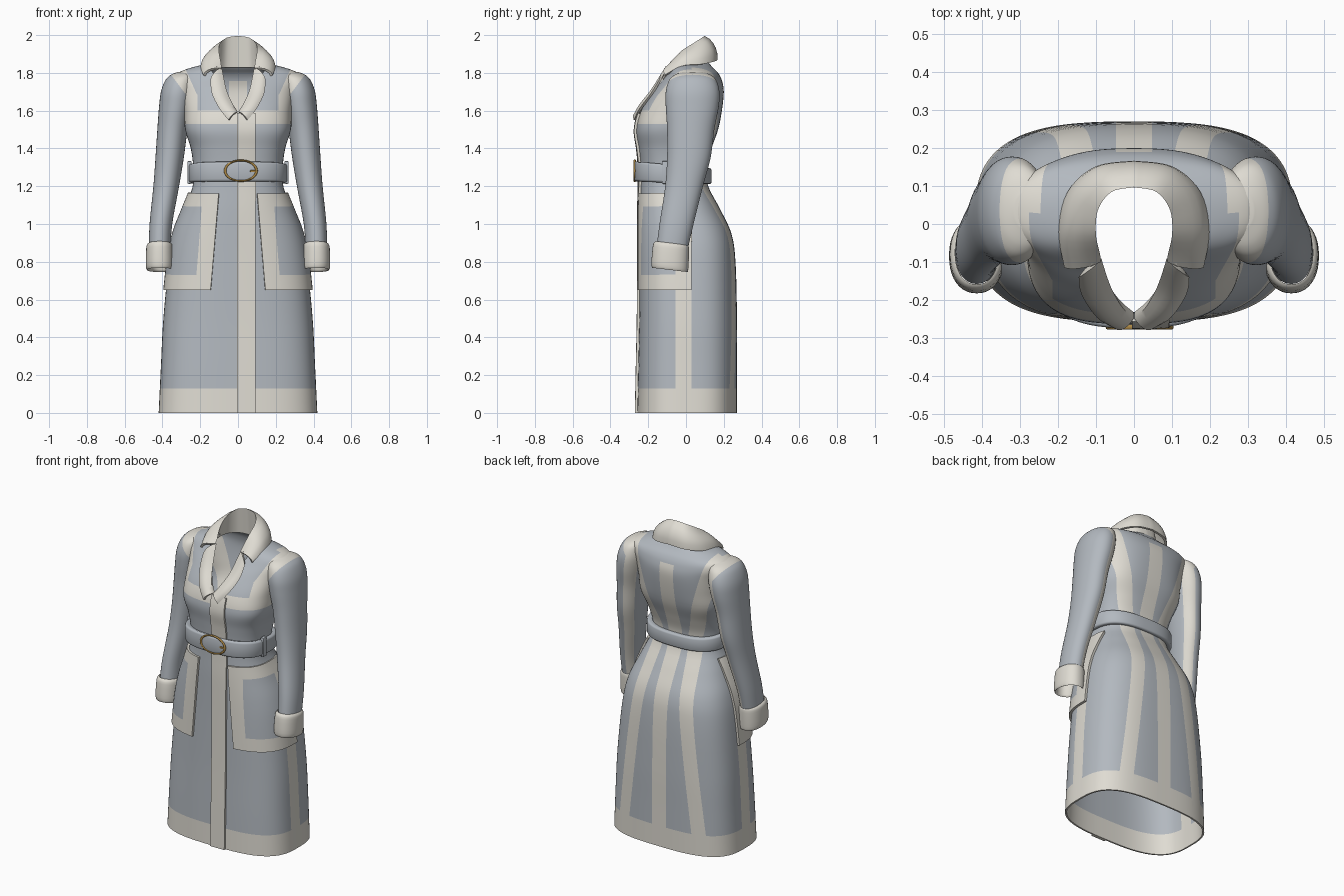
import bpy, bmesh, math
from mathutils import Vector

if "Cube" in bpy.data.objects:
    bpy.data.objects.remove(bpy.data.objects["Cube"])


def material(name, rgb):
    m = bpy.data.materials.new(name)
    m.diffuse_color = (*rgb, 1)
    m.use_nodes = True
    m.node_tree.nodes["Principled BSDF"].inputs["Base Color"].default_value = m.diffuse_color
    return m


BLUE, CREAM, GOLD = 0, 1, 2
MATS = [material("blue grey suede", (0.45, 0.485, 0.525)),
        material("cream fleece", (0.74, 0.715, 0.65)),
        material("dull gold", (0.42, 0.25, 0.06))]


def smooth_rows(table, steps):
    """Catmull-Rom interpolation through rows of numbers."""
    out, n = [], len(table)
    for i in range(n - 1):
        a, b, c, d = (table[max(i - 1, 0)], table[i], table[i + 1], table[min(i + 2, n - 1)])
        for k in range(steps):
            t = k / steps
            out.append([0.5 * (2 * q + (r - p) * t + (2 * p - 5 * q + 4 * r - s) * t * t
                               + (3 * q - p - 3 * r + s) * t ** 3) for p, q, r, s in zip(a, b, c, d)])
    return out + [list(table[-1])]


def ring(z, cx, cy, rx, ry, n=2.0, count=96):
    pts = []
    for i in range(count):
        t = 2 * math.pi * i / count
        c, s = math.cos(t), math.sin(t)
        pts.append(Vector((cx + rx * math.copysign(abs(c) ** (2 / n), c),
                           cy + ry * math.copysign(abs(s) ** (2 / n), s), z)))
    return pts


def grid(rows, closed=True):
    """Skin rows of points into a bmesh."""
    bm = bmesh.new()
    vs = [[bm.verts.new(p) for p in r] for r in rows]
    n = len(rows[0])
    for a, b in zip(vs, vs[1:]):
        for i in range(n if closed else n - 1):
            j = (i + 1) % n
            bm.faces.new((a[i], a[j], b[j], b[i]))
    return bm


def finish(bm, name, thick=0, offset=-1, mirror=False, colour=None, angle=40):
    """Turn a bmesh into a named object, apply modifiers, shade."""
    if colour is not None:
        for f in bm.faces:
            f.material_index = colour
    me = bpy.data.meshes.new(name)
    bm.normal_update()
    bm.to_mesh(me)
    ob = bpy.data.objects.new(name, me)
    bpy.context.collection.objects.link(ob)
    for m in MATS:
        me.materials.append(m)
    bpy.ops.object.select_all(action='DESELECT')
    ob.select_set(True)
    bpy.context.view_layer.objects.active = ob
    if mirror:
        ob.modifiers.new("mirror", 'MIRROR').merge_threshold = 0.0005
        bpy.ops.object.modifier_apply(modifier="mirror")
    if thick:
        s = ob.modifiers.new("thickness", 'SOLIDIFY')
        s.thickness, s.offset = thick, offset
        bpy.ops.object.modifier_apply(modifier="thickness")
    bpy.ops.object.shade_smooth_by_angle(angle=math.radians(angle))


# ---- coat body: z, half width, front y, back y, squareness
profile = [(0, .42, -.258, .27, 3), (.25, .408, -.253, .27, 3), (.5, .395, -.248, .27, 2.9),
           (.8, .365, -.246, .262, 2.8), (.95, .335, -.246, .24, 2.7), (1.08, .285, -.246, .18, 2.6),
           (1.2, .24, -.243, .118, 2.6), (1.3, .237, -.243, .108, 2.6), (1.4, .25, -.252, .135, 2.8),
           (1.5, .28, -.264, .17, 3), (1.6, .285, -.238, .19, 2.8), (1.7, .30, -.178, .20, 2.5),
           (1.76, .325, -.13, .19, 2.4), (1.80, .315, -.10, .17, 2.4), (1.83, .24, -.085, .14, 2.2),
           (1.855, .13, -.07, .12, 2.0)]
body = grid([ring(z, 0, (f + b) / 2, a, (b - f) / 2, n, 128)
             for z, a, f, b, n in smooth_rows(profile, 6)])


def cut(bm, point, normal, region=lambda c: True):
    """Cut a clean colour border into a surface."""
    faces = [f for f in bm.faces if region(f.calc_center_median())]
    edges = {e for f in faces for e in f.edges}
    verts = {v for f in faces for v in f.verts}
    bmesh.ops.bisect_plane(bm, geom=list(verts) + list(edges) + faces, dist=1e-5,
                           plane_co=point, plane_no=normal)


def front(c): return c.y < -.04
def pocket_edge(z): return .10 + (1.16 - z) * .085
def skirt_seam(z): return .125 + (1.25 - z) * .12
def back_seam(z): return .13 + .3 * (z - 1.3)
def armhole(z): return .215 + max(0, z - 1.68) * .45


W = .042  # half width of the back trim
for z in (.13, .65, .73, 1.09, 1.16, 1.53, 1.6, 1.76):
    cut(body, (0, 0, z), (0, 0, 1))
for x in (-.005, .092):
    cut(body, (x, 0, 0), (1, 0, 0), lambda c: front(c) and c.z < 1.61)
for y in (-.055, .03):
    cut(body, (0, y, 0), (0, 1, 0), lambda c: c.z < 1.16)
for s in (1, -1):
    cut(body, (s * .048, 0, 0), (1, 0, 0), lambda c: c.y > .05)
    cut(body, (0, 0, 1.58), (s, 0, -.6), lambda c: front(c) and c.z > 1.58)
    for d in (0, .08):
        cut(body, (s * (.10 + d), 0, 1.16), (s, 0, .085), lambda c: front(c) and .65 < c.z < 1.16)
    for d in (-W, W):
        cut(body, (s * (.125 + d), 0, 1.25), (s, 0, .12), lambda c: c.y > .03 and c.z < 1.3)
        cut(body, (s * (.13 + d), 0, 1.3), (s, 0, -.3), lambda c: c.y > .03 and c.z > 1.3)
    cut(body, (s * .215, 0, 1.68), (s, 0, -.45), lambda c: c.y < .03 and c.z > 1.68)
    cut(body, (s * .215, 0, 1.6), (s, 0, 0), lambda c: front(c) and 1.55 < c.z < 1.7)

# neckline opening
bmesh.ops.delete(body, geom=[f for f in body.faces if (c := f.calc_center_median()).y < -.02
                             and c.z > 1.58 and abs(c.x) < (c.z - 1.58) * .6], context='FACES')


def trim(c):
    """True where the coat body has cream trim."""
    x, y, z = abs(c.x), c.y, c.z
    if z < .13:
        return True
    if z < 1.25:
        if y > .03:
            return x < .048 or abs(x - skirt_seam(z)) < W
        return x > .2 and y > -.055 and z < 1.1
    if y > .03:
        return (x < .048 and z < 1.76) or abs(x - back_seam(z)) < W or (z > 1.6 and x > back_seam(z))
    return (y < -.1 and 1.53 < z < 1.6) or (z > 1.53 and x > armhole(z))


for f in body.faces:
    f.material_index = CREAM if trim(f.calc_center_median()) else BLUE


def patch(name, keep, thick, colour):
    """Raised layer copied from part of the body surface."""
    bm = body.copy()
    bmesh.ops.delete(bm, geom=[f for f in bm.faces if not keep(f.calc_center_median())], context='FACES')
    for f in bm.faces:
        f.material_index = colour(f.calc_center_median())
    finish(bm, name, thick, 1)


# ---- front placket and pockets
patch("front_placket", lambda c: c.y < 0 and -.005 < c.x < .092 and c.z < 1.58, .013, lambda c: CREAM)


def pocket_colour(c):
    x = abs(c.x)
    rim = x < pocket_edge(c.z) + .08 or c.z > 1.09 or c.z < .73 or c.y > -.055
    return CREAM if rim else BLUE


for s, side in ((1, "left"), (-1, "right")):
    patch(side + "_pocket", lambda c: c.y < .03 and .65 < c.z < 1.16 and s * c.x > pocket_edge(c.z),
          .014, pocket_colour)
finish(body, "coat_body", .01)

# ---- sleeves with a cream seam at the inner back and cream shoulder edge
arm = [(.86, .415, -.075, .057, .083), (1.0, .408, -.05, .06, .09), (1.2, .38, -.01, .068, .10),
       (1.35, .362, .015, .075, .115), (1.5, .347, .025, .08, .125), (1.62, .33, .033, .088, .14),
       (1.70, .318, .035, .09, .142), (1.76, .305, .035, .08, .125), (1.79, .29, .035, .065, .095),
       (1.806, .275, .035, .04, .05)]
bm = grid([ring(*r, 2.1, 48) for r in smooth_rows(arm, 6)])
bm.verts.ensure_lookup_table()
bm.faces.new(bm.verts[-48:])
bm.faces.index_update()
for f in bm.faces:
    f.material_index = CREAM if 95 < (f.index % 48 + .5) * 7.5 < 145 else BLUE
cut(bm, (.287, 0, 1.7), (1, 0, -.75), lambda c: c.z > 1.55)
for f in bm.faces:
    c = f.calc_center_median()
    if c.z > 1.56 and c.x < .287 + (c.z - 1.7) * .75:
        f.material_index = CREAM
finish(bm, "sleeves", mirror=True)

# ---- turned-back cuffs
cuff = [(.77, .413, -.085, .058, .085), (.757, .414, -.085, .068, .094), (.785, .415, -.085, .073, .098),
        (.87, .415, -.08, .071, .096), (.892, .415, -.077, .066, .091), (.90, .415, -.075, .057, .084)]
bm = grid([ring(*r, 2.2, 40) for r in [(.85, .413, -.08, .056, .083)] + smooth_rows(cuff, 3)])
for v in bm.verts:
    v.co.z -= (v.co.y + .085) * .12
finish(bm, "cuffs", mirror=True, colour=CREAM)


# ---- collar and lapels: fold point then outer point at each station
def strip(name, stations, puff):
    rows = []
    for r in smooth_rows(stations, 5):
        f, o = Vector(r[:3]), Vector(r[3:])
        if f.z > 1.83:
            base = Vector((f.x * 1.2, f.y * 1.15, 1.83))
        else:
            base = Vector((f.x * 1.2, f.y + .015, f.z))
        row = [base, f]
        for t in (.2, .4, .6, .8, 1):
            p = f.lerp(o, t)
            bulge = Vector((p.x * .12, (p.y + .03) * .12, .016)) * (4 * t * (1 - t)) * puff
            row.append(p + bulge)
        rows.append(row)
    finish(grid(rows, False), name, .014, 0, True, CREAM, 50)


strip("collar", [(0, .10, 1.99, 0, .16, 1.87), (.06, .088, 1.98, .10, .145, 1.86),
                 (.098, .04, 1.95, .17, .08, 1.845), (.105, -.03, 1.905, .192, -.02, 1.835),
                 (.09, -.10, 1.82, .178, -.112, 1.785)], .8)
strip("lapels", [(.092, -.095, 1.825, .142, -.135, 1.765), (.068, -.165, 1.71, .135, -.18, 1.69),
                 (.038, -.217, 1.64, .095, -.24, 1.61), (.006, -.248, 1.59, .047, -.27, 1.55)], .45)

# ---- belt, thinner and lower at the back
rows = []
for h, d in ((-.048, -.025), (-.053, -.006), (-.049, .002), (-.04, .005), (.04, .005), (.049, .002),
             (.053, -.006), (.048, -.025)):
    row = ring(0, 0, -.07, .258 + d, .200 + d, 2.7, 96)
    for p in row:
        k = (p.y + .27) / .4
        p.z = 1.278 - .025 * k + h * (1 - .2 * k)
    rows.append(row)
finish(grid(rows), "belt", colour=BLUE, angle=60)


def box(name, centre, size, colour, bevel):
    bm = bmesh.new()
    bmesh.ops.create_cube(bm, size=1)
    for v in bm.verts:
        v.co = Vector(c + k * s for c, k, s in zip(centre, v.co, size))
    bmesh.ops.bevel(bm, geom=bm.edges[:], offset=bevel, segments=2, affect='EDGES', profile=.5)
    finish(bm, name, colour=colour)


for s, side in ((1, "left"), (-1, "right")):
    box(side + "_belt_loop", (s * .257, -.11, 1.273), (.022, .035, .12), BLUE, .005)
box("buckle_prong", (.082, -.275, 1.28), (.035, .008, .01), GOLD, .002)

# ---- oval buckle
bpy.ops.mesh.primitive_torus_add(major_radius=.083, minor_radius=.007, major_segments=48,
                                 minor_segments=10, location=(.015, -.272, 1.282),
                                 rotation=(math.pi / 2, 0, 0))
buckle = bpy.context.object
buckle.name = "buckle"
buckle.scale = (1, .66, 1)
buckle.data.materials.append(MATS[GOLD])
bpy.ops.object.shade_smooth_by_angle(angle=math.radians(60))
